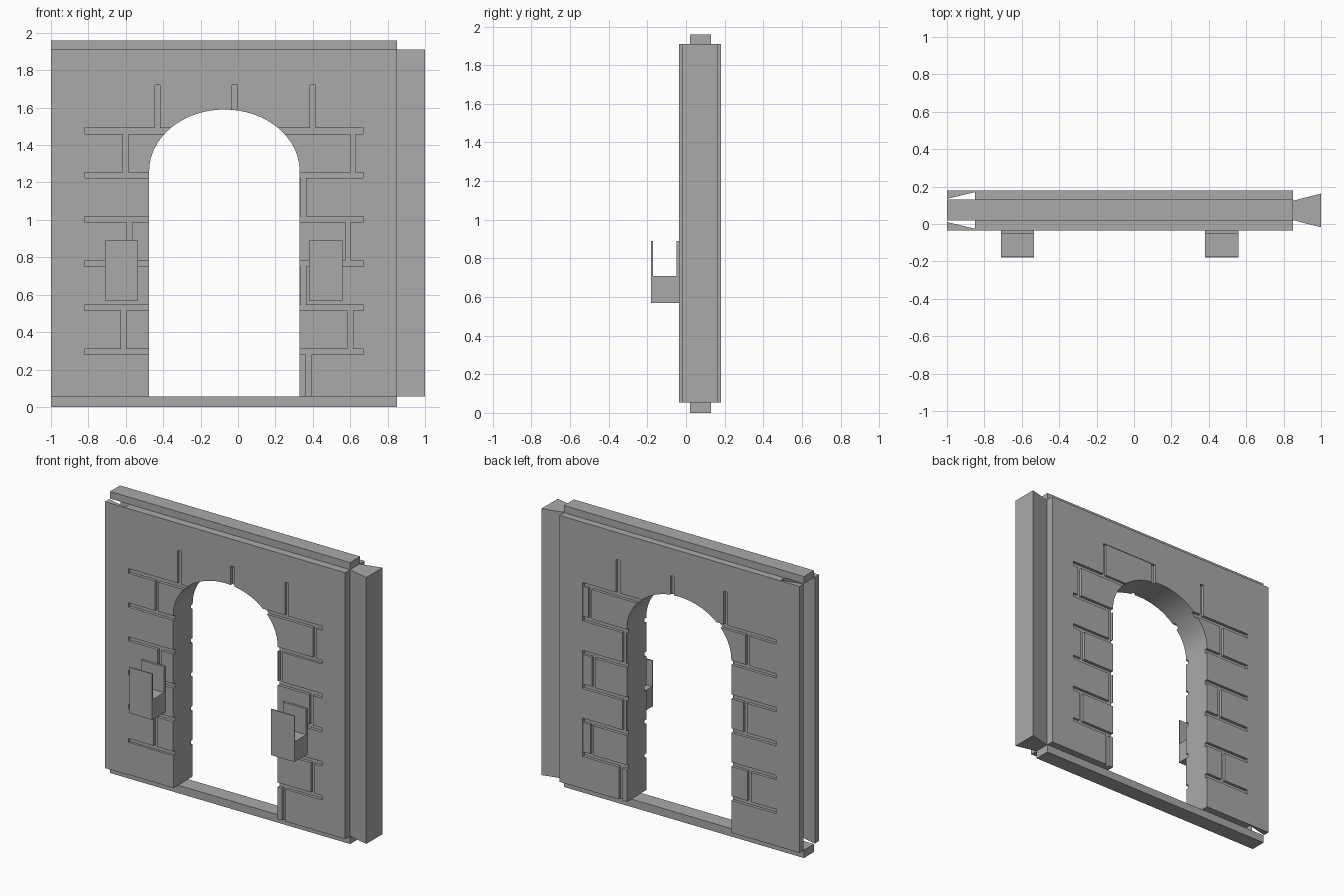
import bpy, bmesh, math
from mathutils import Vector

if "Cube" in bpy.data.objects:
    bpy.data.objects.remove(bpy.data.objects["Cube"], do_unlink=True)

stone = bpy.data.materials.new("stone grey")
stone.use_nodes = True
GREY = (0.4, 0.4, 0.4, 1)
stone.diffuse_color = GREY
stone.node_tree.nodes["Principled BSDF"].inputs["Base Color"].default_value = GREY

BOTTOM, TOP = 0.055, 1.91
FRONT, BACK = -0.035, 0.18
MID = (FRONT + BACK) / 2
LEFT, RIGHT = -1.0, 0.85


def finish(name, bm):
    bmesh.ops.recalc_face_normals(bm, faces=bm.faces)
    mesh = bpy.data.meshes.new(name)
    bm.to_mesh(mesh)
    bm.free()
    mesh.materials.append(stone)
    obj = bpy.data.objects.new(name, mesh)
    bpy.context.collection.objects.link(obj)
    return obj


def add_prism(bm, points, direction):
    face = bm.faces.new([bm.verts.new(p) for p in points])
    geom = bmesh.ops.extrude_face_region(bm, geom=[face])["geom"]
    moved = [g for g in geom if isinstance(g, bmesh.types.BMVert)]
    bmesh.ops.translate(bm, verts=moved, vec=Vector(direction))


def add_box(bm, x0, x1, y0, y1, z0, z1):
    add_prism(bm, [(x0, y0, z0), (x1, y0, z0), (x1, y1, z0), (x0, y1, z0)],
              (0, 0, z1 - z0))


def box(name, *size):
    bm = bmesh.new()
    add_box(bm, *size)
    return finish(name, bm)


def plan_prism(name, outline):
    bm = bmesh.new()
    add_prism(bm, [(x, y, BOTTOM) for x, y in outline], (0, 0, TOP - BOTTOM))
    return finish(name, bm)


def cut(target, cutter):
    cutter.hide_render = True
    mod = target.modifiers.new("cut", "BOOLEAN")
    mod.operation = "DIFFERENCE"
    mod.solver = "EXACT"
    mod.use_self = True
    mod.object = cutter
    bpy.context.view_layer.objects.active = target
    bpy.ops.object.modifier_apply(modifier=mod.name)
    bpy.data.objects.remove(cutter, do_unlink=True)


# Wall slab with a dovetail slot in its right end
NECK, FLARE, DEEP = 0.062, 0.098, LEFT + 0.15
wall = plan_prism("wall", [
    (LEFT, FRONT), (RIGHT, FRONT), (RIGHT, BACK), (LEFT, BACK),
    (LEFT, MID + NECK), (DEEP, MID + FLARE), (DEEP, MID - FLARE), (LEFT, MID - NECK)])

# Arched doorway
ARCH_X, HALF, SPRING, RISE = -0.0725, 0.4025, 1.26, 0.33
outline = [(ARCH_X - HALF, -0.3, 0), (ARCH_X + HALF, -0.3, 0)]
for i in range(33):
    a = math.pi * i / 32
    outline.append((ARCH_X + HALF * math.cos(a), -0.3, SPRING + RISE * math.sin(a)))
bm = bmesh.new()
add_prism(bm, outline, (0, 0.8, 0))
cut(wall, finish("doorway_cutter", bm))

# Mortar grooves, alike on both faces
DEPTH, GAP = 0.02, 0.03
joints = [0.295 + 0.236 * i for i in range(6)]
uprights = [(0, (0.378,)), (1, (-0.612, 0.6)), (2, (0.35,)), (3, (-0.582, 0.588)),
            (4, (0.35,)), (5, (-0.6, 0.615)), (6, (-0.43, -0.018, 0.4))]
bounds = [BOTTOM] + joints + [1.72]
sides = [(FRONT - 0.05, FRONT + DEPTH), (BACK - DEPTH, BACK + 0.05)]
bm = bmesh.new()
for y0, y1 in sides:
    for z in joints:
        add_box(bm, -0.82, -0.3, y0, y1, z - GAP / 2, z + GAP / 2)
        add_box(bm, 0.15, 0.67, y0, y1, z - GAP / 2, z + GAP / 2)
    for row, places in uprights:
        for x in places:
            add_box(bm, x - 0.014, x + 0.014, y0, y1, bounds[row], bounds[row + 1])
cut(wall, finish("mortar_cutter", bm))

# Slightly sunken bricks
SINK = 0.004
bm = bmesh.new()
for row, x0, x1 in [(6, -0.82, -0.43), (0, -0.82, -0.4), (4, 0.35, 0.67)]:
    add_box(bm, x0, x1, FRONT - 0.05, FRONT + SINK, bounds[row], bounds[row + 1])
for row, x0, x1 in [(6, -0.018, 0.4), (5, 0.615, 0.67), (3, 0.588, 0.67), (1, 0.6, 0.67)]:
    add_box(bm, x0, x1, BACK - SINK, BACK + 0.05, bounds[row], bounds[row + 1])
cut(wall, finish("brick_cutter", bm))

# Dovetail tongue on the left end
plan_prism("dovetail_tongue", [(RIGHT, MID - 0.052), (1.0, MID - 0.09),
                               (1.0, MID + 0.09), (RIGHT, MID + 0.052)])

# Rails above and below
box("top_rail", LEFT, RIGHT, 0.02, 0.13, TOP, 1.96)
box("bottom_rail", LEFT, RIGHT, 0.02, 0.13, 0, BOTTOM)

# Open-ended brackets: solid base with a plate in front and behind
for name, x0, x1 in [("right_bracket", -0.71, -0.535), ("left_bracket", 0.38, 0.56)]:
    bm = bmesh.new()
    section = [(-0.18, 0.57), (FRONT, 0.57), (FRONT, 0.89), (-0.05, 0.89),
               (-0.05, 0.71), (-0.172, 0.71), (-0.172, 0.89), (-0.18, 0.89)]
    add_prism(bm, [(x0, y, z) for y, z in section], (x1 - x0, 0, 0))
    finish(name, bm)

# Smooth arch with crisp edges
bpy.ops.object.select_all(action="DESELECT")
wall.select_set(True)
bpy.context.view_layer.objects.active = wall
bpy.ops.object.shade_smooth_by_angle(angle=math.radians(25))
